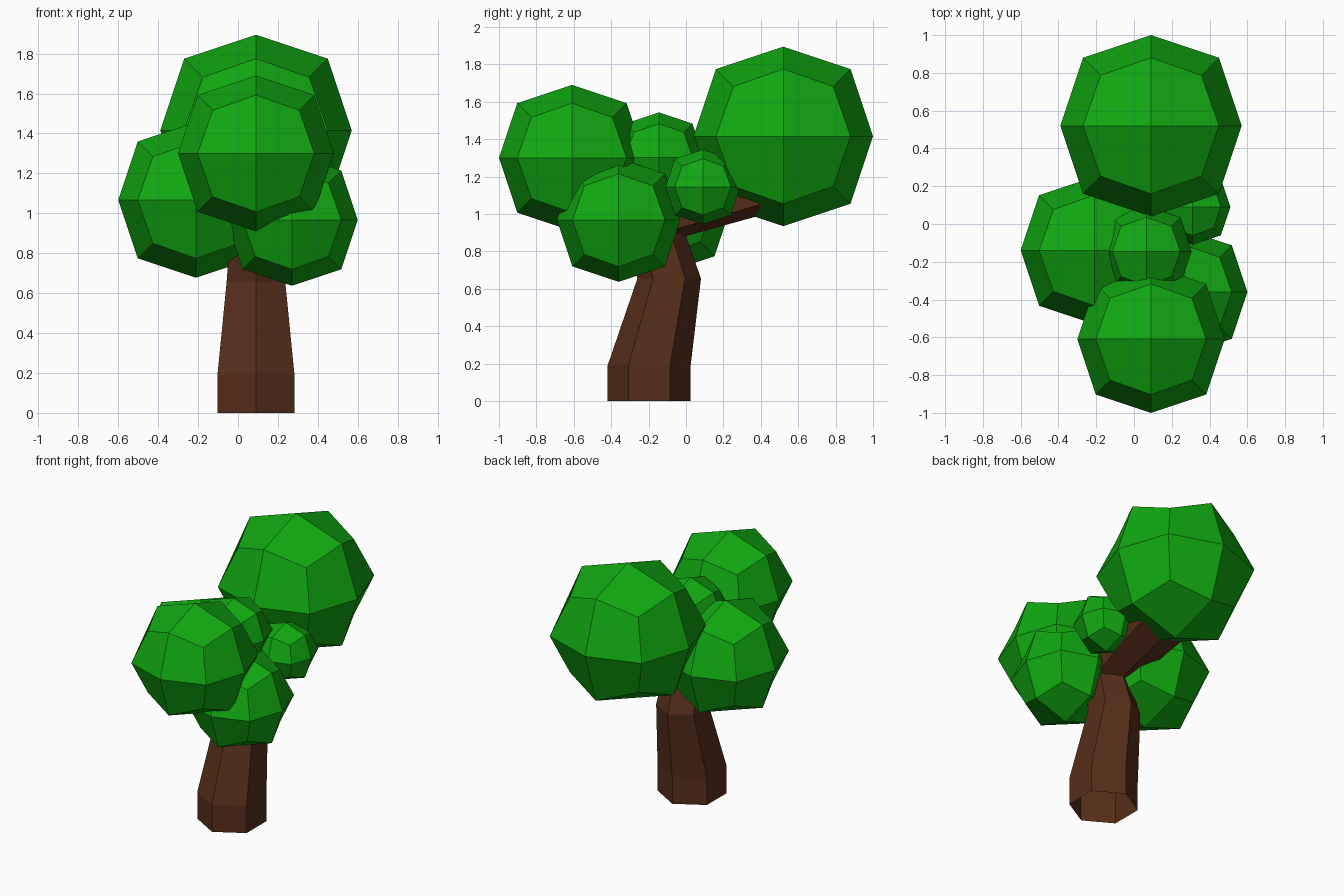
import bpy, math
from mathutils import Vector

if "Cube" in bpy.data.objects:
    bpy.data.objects.remove(bpy.data.objects["Cube"])


def material(name, rgb):
    m = bpy.data.materials.new(name)
    m.diffuse_color = (*rgb, 1)
    m.use_nodes = True
    m.node_tree.nodes["Principled BSDF"].inputs["Base Color"].default_value = m.diffuse_color
    return m


GREEN = material("leaf_green", (0.0055, 0.39, 0.0055))
BROWN = material("bark_brown", (0.095, 0.027, 0.010))


def leaf_ball(name, centre, radius):
    """Cube rounded by one subdivision step: 24 flat quads."""
    bpy.ops.mesh.primitive_cube_add(size=2 * radius, location=centre)
    ob = bpy.context.object
    ob.name = name
    sub = ob.modifiers.new("round", 'SUBSURF')
    sub.levels = sub.render_levels = 1
    sub.use_limit_surface = False
    ob.data.materials.append(GREEN)


def six_sided_limb(name, rings):
    """Open-based limb. Each ring: centre, half width in x, depth, tilt about x."""
    verts, faces = [], []
    for centre, half_width, depth, tilt in rings:
        c, s = math.cos(tilt), math.sin(tilt)
        for k in range(6):
            a = math.pi / 2 + k * math.pi / 3
            u = half_width * math.cos(a) / math.cos(math.pi / 6)
            v = depth * math.sin(a)
            verts.append(Vector(centre) + Vector((u, v * c, v * s)))
    for r in range(len(rings) - 1):
        for k in range(6):
            a, b = r * 6 + k, r * 6 + (k + 1) % 6
            faces.append((a, b, b + 6, a + 6))
    faces.append(tuple(range(len(verts) - 6, len(verts))))
    me = bpy.data.meshes.new(name)
    me.from_pydata(verts, [], faces)
    ob = bpy.data.objects.new(name, me)
    bpy.context.collection.objects.link(ob)
    me.materials.append(BROWN)


X = 0.09
# Trunk: straight foot, leaning back, then bending forward into the leaves
six_sided_limb("trunk", [
    ((X, -0.197, 0.0), 0.193, 0.222, 0),
    ((X, -0.197, 0.19), 0.193, 0.222, 0),
    ((X, -0.09, 0.655), 0.147, 0.17, 0),
    ((X, -0.15, 0.885), 0.13, 0.15, 0),
    ((X, -0.40, 1.12), 0.09, 0.10, 0.7),
])
# Branch reaching back into the largest leaf ball
back_tilt = math.radians(-72)
six_sided_limb("back_branch", [
    ((X, -0.13, 0.95), 0.13, 0.10, back_tilt),
    ((X, 0.50, 1.14), 0.19, 0.115, back_tilt),
])

# Foliage
for name, centre, radius in [
    ("leaves_back", (X, 0.52, 1.415), 0.48),
    ("leaves_front", (X, -0.61, 1.30), 0.39),
    ("leaves_left", (-0.21, -0.14, 1.067), 0.39),
    ("leaves_right", (0.27, -0.36, 0.967), 0.33),
    ("leaves_small", (0.31, 0.09, 1.145), 0.20),
    ("leaves_middle", (0.065, -0.145, 1.303), 0.24),
]:
    leaf_ball(name, centre, radius)
